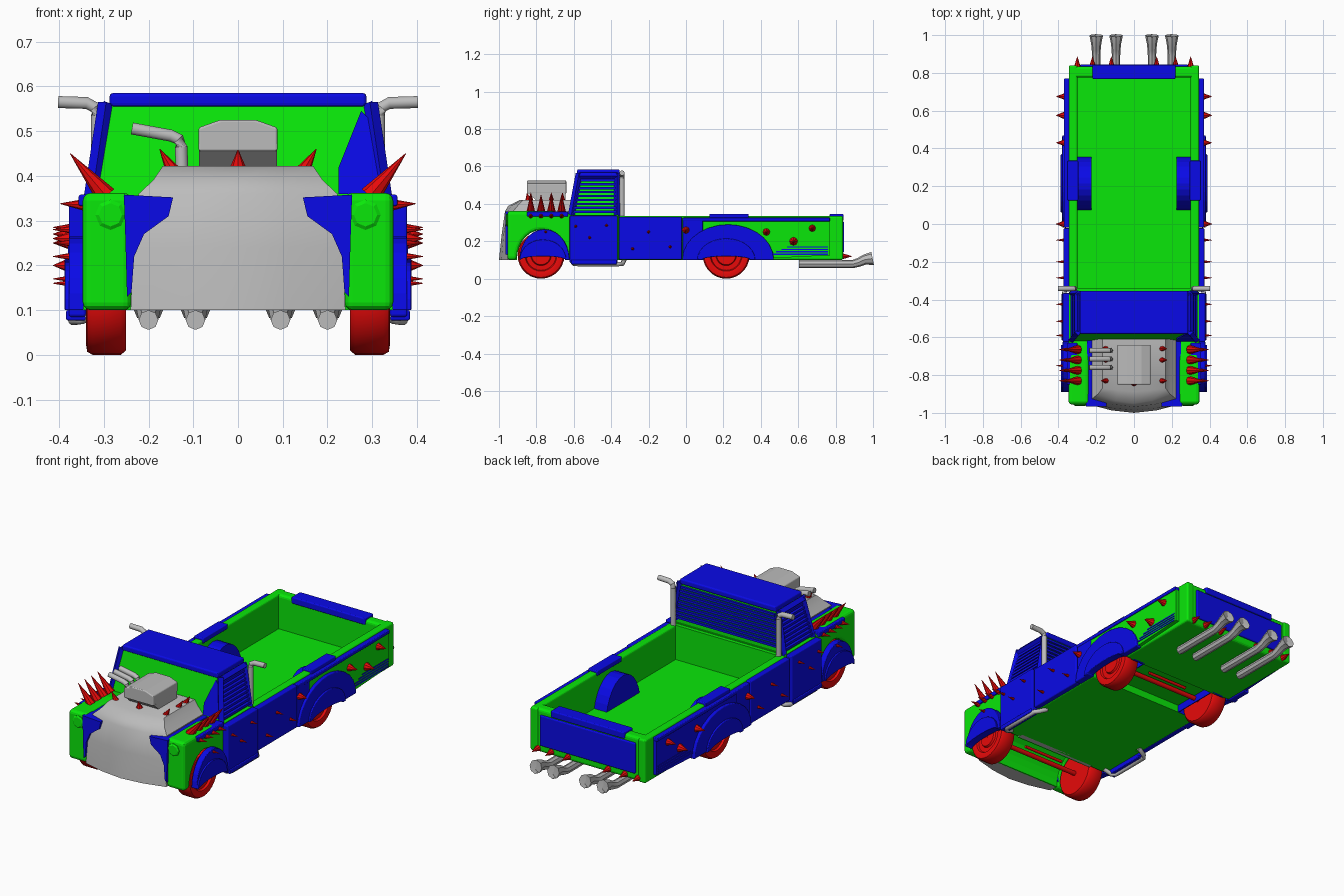
import bpy, bmesh, math
from mathutils import Vector

if "Cube" in bpy.data.objects:
    bpy.data.objects.remove(bpy.data.objects["Cube"])

def material(name, col):
    m = bpy.data.materials.new(name)
    m.diffuse_color = (*col, 1)
    m.use_nodes = True
    m.node_tree.nodes["Principled BSDF"].inputs["Base Color"].default_value = m.diffuse_color
    return m

GREEN = material("green", (0.003, 0.8, 0.003))
BLUE = material("blue", (0.003, 0.003, 0.8))
RED = material("red", (0.8, 0.003, 0.003))
GREY = material("grey", (0.5, 0.5, 0.5))

def loft(name, rings, mat, bevel=0, smooth=False, closed=False):
    bm = bmesh.new()
    vs = [[bm.verts.new(p) for p in r] for r in rings]
    n = len(rings[0])
    pairs = list(zip(vs, vs[1:])) + ([(vs[-1], vs[0])] if closed else [])
    for a, b in pairs:
        for i in range(n):
            j = (i + 1) % n
            bm.faces.new((a[i], a[j], b[j], b[i]))
    if not closed:
        bm.faces.new(vs[0])
        bm.faces.new(vs[-1])
    bmesh.ops.recalc_face_normals(bm, faces=bm.faces)
    me = bpy.data.meshes.new(name)
    bm.to_mesh(me)
    bm.free()
    o = bpy.data.objects.new(name, me)
    bpy.context.collection.objects.link(o)
    me.materials.append(mat)
    if bevel:
        md = o.modifiers.new("bevel", 'BEVEL')
        md.width, md.segments, md.limit_method, md.angle_limit = bevel, 3, 'ANGLE', math.radians(40)
    if smooth:
        bpy.context.view_layer.objects.active = o
        bpy.ops.object.select_all(action='DESELECT')
        o.select_set(True)
        bpy.ops.object.shade_smooth_by_angle(angle=math.radians(40))
    return o

def prof_x(name, pts, x0, x1, mat, bevel=0):      # (y, z) outline extruded along x
    return loft(name, [[(x, y, z) for y, z in pts] for x in (x0, x1)], mat, bevel)

def prof_y(name, pts, y0, y1, mat, bevel=0):      # (x, z) outline extruded along y
    return loft(name, [[(x, y, z) for x, z in pts] for y in (y0, y1)], mat, bevel)

def box(name, x0, x1, y0, y1, z0, z1, mat, bevel=0):
    return prof_x(name, [(y0, z0), (y1, z0), (y1, z1), (y0, z1)], x0, x1, mat, bevel)

def tube(name, pts, radii, mat, n=10, smooth=True):
    P = [Vector(p) for p in pts]
    if not isinstance(radii, (list, tuple)):
        radii = [radii] * len(P)
    rings = []
    for i, p in enumerate(P):
        t = (P[min(i + 1, len(P) - 1)] - P[max(i - 1, 0)]).normalized()
        ref = Vector((0, 0, 1)) if abs(t.z) < 0.8 else Vector((0, 1, 0))
        u = t.cross(ref).normalized()
        v = t.cross(u)
        rings.append([p + radii[i] * (u * math.cos(a) + v * math.sin(a))
                      for a in (2 * math.pi * k / n for k in range(n))])
    return loft(name, rings, mat, 0, smooth)

def spike(base, tip, r):
    tube("spike", [base, tip], [r, 0.0008], RED, 8, False)

def arc(cy, z0, a, h, n=14):                      # half-ellipse from front to back
    return [(cy - a * math.cos(math.pi * i / n), z0 + h * math.sin(math.pi * i / n)) for i in range(n + 1)]

FW, RW, R = -0.775, 0.215, 0.125                  # axle positions, wheel radius

# Wheels and axles
tyre = [(.25, .06), (.25, .115), (.262, R), (.325, R), (.337, .118), (.34, .1), (.336, .085),
        (.325, .08), (.325, .055), (.335, .05), (.335, .002), (.25, .002)]
for cy, tag in ((FW, "front"), (RW, "rear")):
    for s in (-1, 1):
        rings = [[(s * x, cy + r * math.cos(a), R + r * math.sin(a)) for x, r in tyre]
                 for a in (2 * math.pi * k / 28 for k in range(28))]
        loft(tag + "_wheel", rings, RED, smooth=True, closed=True)
    tube(tag + "_axle", [(-.33, cy, R), (.33, cy, R)], .013, RED)
    tube(tag + "_tie_rod", [(-.12, cy + .05, R), (.12, cy + .05, R)], .008, RED)

# Cargo bed
box("bed_floor_front", -.31, .31, -.36, RW - .13, .1, .15, GREEN)
box("bed_floor_middle", -.226, .226, RW - .13, RW + .13, .14, .15, GREEN)
box("bed_floor_rear", -.31, .31, RW + .13, .8, .1, .15, GREEN)
box("bed_headboard", -.31, .31, -.362, -.34, .1, .335, GREEN)
box("tailgate", -.343, .343, .775, .835, .1, .335, GREEN, .015)
box("tailgate_panel", -.285, .285, .82, .845, .14, .305, BLUE, .006)
box("tailgate_cap", -.22, .22, .768, .843, .31, .346, BLUE, .006)

# Cab base, upper cab and roof
box("cab_base", -.345, .345, -.625, -.36, .1, .34, GREEN)
loft("upper_cab", [[(w, y, z), (-w, y, z), (-w, -.365, z), (w, -.365, z)]
                   for w, y, z in ((.325, -.62, .34), (.283, -.575, .562))], GREEN)
box("roof", -.287, .287, -.582, -.355, .555, .585, BLUE, .008)
loft("windshield_brace", [[(.225, -.62 + d, .36), (.225, -.61 + d, .42), (.275, -.581 + d, .545),
                           (.29, -.585 + d, .53), (.32, -.62 + d, .36)] for d in (-.002, .01)], BLUE)

# Rear window louvres
for i in range(9):
    z = .365 + i * .021
    w = .32 - (z - .34) * .2
    box("rear_louvre", -w, w, -.37, -.354, z, z + .012, BLUE)

for s in (-1, 1):
    # Cab pillars and side louvres
    tube("front_pillar", [(s * .33, -.615, .33), (s * .295, -.572, .562)], .018, BLUE, 4, False)
    tube("rear_pillar", [(s * .33, -.368, .33), (s * .295, -.368, .562)], .016, BLUE, 4, False)
    tube("window_header", [(s * .298, -.57, .55), (s * .298, -.365, .55)], .018, BLUE, 4, False)
    for i in range(9):
        z = .352 + i * .021
        x = .325 - (z - .34) * .19
        box("side_louvre", s * (x - .02), s * (x + .014), -.61 + (z - .34) * .2, -.365, z, z + .012, BLUE)

    # Bed sides with wheel arches and inner wheel housings
    arch = arc(RW, .1, .13, .16)
    prof_x("bed_side", [(-.36, .1)] + arch + [(.84, .1), (.84, .335), (-.36, .335)], s * .3, s * .345, GREEN, .01)
    prof_x("wheel_housing", arc(RW, .1, .145, .195) + arch[::-1], s * .225, s * .301, BLUE)
    prof_x("wheel_housing_end", arch, s * .225, s * .23, BLUE)
    box("rail_patch", s * .295, s * .352, RW - .09, RW + .12, .318, .346, BLUE, .005)

    # Side panels
    box("door", s * .34, s * .378, -.622, -.366, .085, .337, BLUE, .006)
    box("middle_panel", s * .34, s * .372, -.358, -.022, .102, .33, BLUE, .006)
    box("bed_front_panel", s * .34, s * .368, -.018, .09, .102, .32, BLUE, .005)
    box("bed_top_strip", s * .34, s * .37, -.018, .77, .307, .326, BLUE, .004)
    side_mat = GREEN if s > 0 else BLUE
    prof_x("bed_rear_panel", [(.37, .105), (.77, .125), (.77, .308), (.09, .308), (.09, .25), (.34, .25)],
           s * .34, s * .364, side_mat)
    for i in range(4):
        box("rear_panel_strip", s * .34, s * .367, .45 + .03 * i, .76, .128 + .013 * i, .134 + .013 * i, BLUE)

    # Wheel flares that cover the upper half of the wheels
    prof_x("rear_flare", arc(.225, .1, .245, .19) + arc(RW, .1, .13, .02)[::-1], s * .345, s * .38, BLUE, .006)
    prof_x("rear_flare_lip", arc(RW, .1, .155, .115) + arc(RW, .1, .13, .02)[::-1], s * .36, s * .388, BLUE, .004)
    prof_x("front_flare", arc(-.757, .1, .134, .165) + arc(-.765, .1, .12, .02)[::-1], s * .345, s * .378, BLUE, .006)
    prof_x("front_flare_lip", arc(-.765, .1, .125, .11) + arc(-.765, .1, .12, .02)[::-1], s * .36, s * .387, BLUE, .003)

    # Front fenders and headlights
    prof_x("front_fender", [(-.955, .1)] + arc(FW, .1, .13, .16) + [(-.61, .1), (-.61, .345), (-.72, .362), (-.955, .362)],
           s * .238, s * .347, GREEN, .02)
    box("fender_side_plate", s * .3, s * .356, -.85, -.63, .333, .358, BLUE, .004)
    tube("headlight", [(s * .285, -.93, .313), (s * .285, -.958, .313), (s * .285, -.963, .313)],
         [.034, .034, .026], GREEN, 8, False)
    prof_y("nose_corner", [(s * x, z) for x, z in ((.155, .31), (.145, .352), (.255, .358), (.252, .27), (.248, .13),
                                                   (.238, .14), (.232, .22), (.21, .27))], -.965, -.9, BLUE)
    box("hood_side_gap", s * .2, s * .25, -.93, -.612, .26, .355, BLUE)

    # Fender spikes, upper and lower rows, and hood spikes
    for y in (-.83, -.775, -.72, -.665):
        spike((s * .295, y, .355), (s * .375, y, .45), .024)
        spike((s * .34, y, .335), (s * .397, y, .338), .014)
    for y in (-.83, -.72, -.66):
        spike((s * .145, y, .41), (s * .175, y, .46), .017)

    # Side spikes
    for y, z, r in ((-.59, .28, .011), (-.515, .22, .011), (-.425, .285, .011), (-.285, .16, .01), (-.2, .25, .01),
                    (-.085, .17, .01), (-.75, .25, .01), (0, .26, .022), (.43, .25, .021), (.575, .2, .024), (.675, .27, .02)):
        spike((s * .36, y, z), (s * .413, y, z), r)

    # Tailgate spikes
    for x in (.12, .22, .3):
        spike((s * x, .83, .12), (s * x, .887, .12), .018)

    # Exhaust stacks and side steps
    tube("exhaust_stack", [(s * .315, -.342, .33), (s * .315, -.342, .535), (s * .32, -.342, .553),
                           (s * .338, -.342, .563), (s * .402, -.342, .565)], .014, GREY)
    tube("side_step", [(s * .31, -.61, .1), (s * .35, -.6, .08), (s * .368, -.58, .078), (s * .368, -.36, .078),
                       (s * .35, -.34, .08), (s * .31, -.33, .1)], .012, GREY)
    box("sill", s * .34, s * .384, -.615, -.37, .077, .1, BLUE, .004)

    # Flared rear exhausts
    for x in (.095, .2):
        tube("rear_exhaust", [(s * x, .605, .078), (s * x, .89, .078), (s * x, .925, .088), (s * x, .955, .102),
                              (s * x, .998, .108), (s * x, .985, .108)], [.022, .022, .024, .027, .036, .028], GREY, 8)

# Hood with curved nose, tapering upward
def ring(z, w, ys, yc):
    ym = yc + (ys - yc) * .3
    return [(-w, -.61, z), (-w, ys, z), (-w * .5, ym, z), (0, yc, z), (w * .5, ym, z), (w, ys, z), (w, -.61, z)]
hood = loft("hood", [ring(.1, .24, -.955, -1), ring(.24, .234, -.95, -.985), ring(.36, .222, -.925, -.968),
                     ring(.39, .19, -.9, -.95), ring(.422, .168, -.87, -.885)], GREY, smooth=True)
cutter = prof_x("arch_cutter", arc(FW, .09, .135, .18), -.3, .3, GREEN)
md = hood.modifiers.new("arch", 'BOOLEAN')
md.operation, md.object = 'DIFFERENCE', cutter
bpy.context.view_layer.objects.active = hood
bpy.ops.object.modifier_apply(modifier="arch")
bpy.data.objects.remove(cutter)
prof_x("front_arch_liner", arc(FW, .1, .138, .17) + arc(FW, .1, .13, .16)[::-1], -.24, .24, GREEN)

# Air scoop with narrower throat
loft("scoop_throat", [[(-.087, -.79, .41), (.087, -.79, .41), (.087, -.645, .41), (-.087, -.645, .41)],
                      [(-.087, -.845, .46), (.087, -.845, .46), (.087, -.645, .46), (-.087, -.645, .46)]], GREY)
prof_y("air_scoop", [(-.088, .455), (.088, .455), (.088, .508), (.04, .525), (-.04, .525), (-.088, .508)],
       -.85, -.64, GREY, .005)
spike((0, -.84, .41), (0, -.85, .458), .022)

# Hood side pipes
for y in (-.76, -.715, -.67):
    tube("hood_pipe", [(-.125, y, .41), (-.127, y, .465), (-.133, y, .482), (-.15, y, .49), (-.237, y, .506)], .014, GREY)
